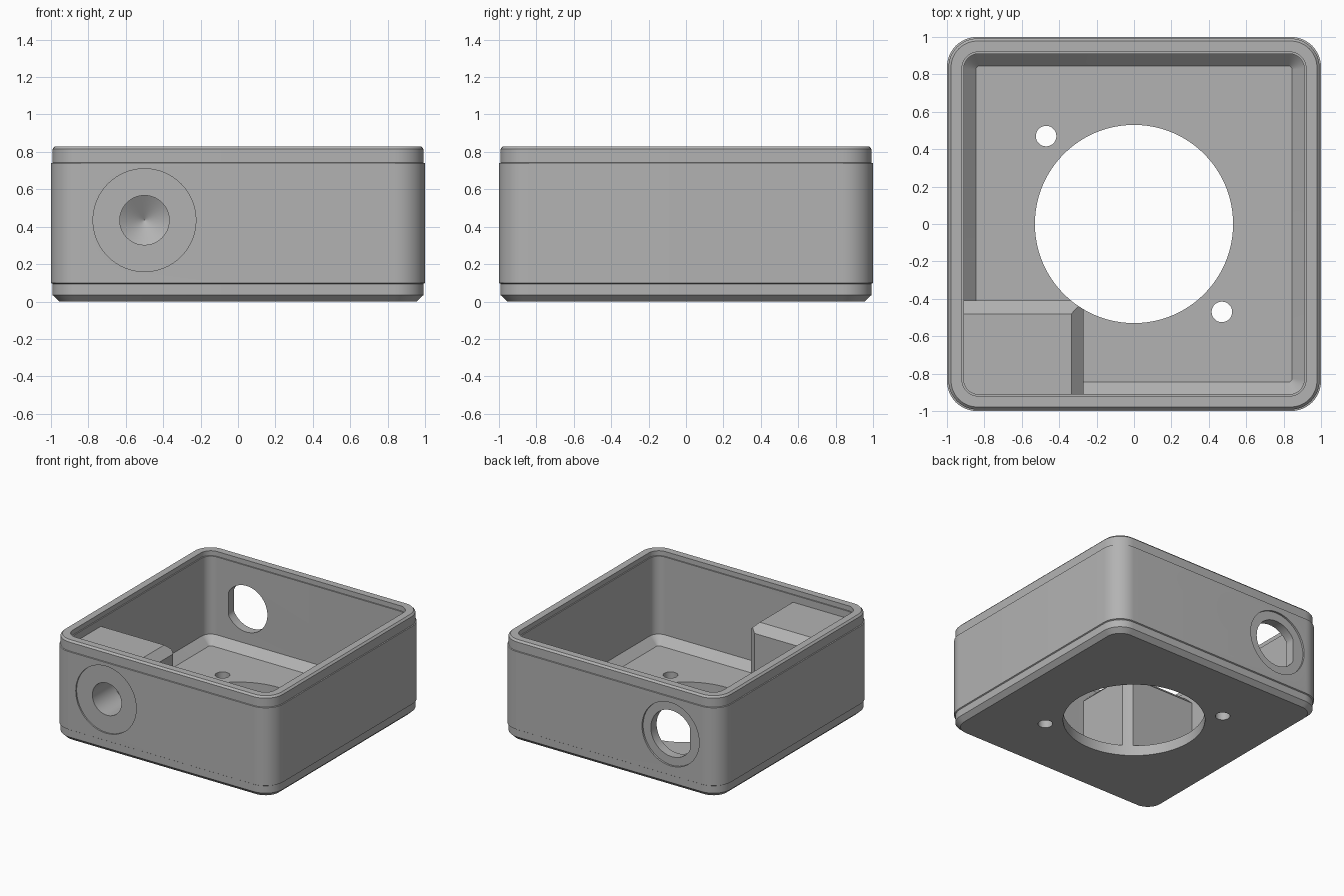
import bpy, bmesh, math
from mathutils import Matrix, Vector

if "Cube" in bpy.data.objects:
    bpy.data.objects.remove(bpy.data.objects["Cube"])

grey = bpy.data.materials.new("plain grey")
grey.diffuse_color = (0.45, 0.45, 0.45, 1)
grey.use_nodes = True
grey.node_tree.nodes["Principled BSDF"].inputs["Base Color"].default_value = grey.diffuse_color


def finish(name, bm):
    bmesh.ops.recalc_face_normals(bm, faces=bm.faces)
    me = bpy.data.meshes.new(name)
    bm.to_mesh(me)
    bm.free()
    me.materials.append(grey)
    ob = bpy.data.objects.new(name, me)
    bpy.context.collection.objects.link(ob)
    return ob


def rounded_square(half, r, z, seg=12):
    c = half - r
    pts = []
    for k in range(4):
        cx, cy = [(c, c), (-c, c), (-c, -c), (c, -c)][k]
        for i in range(seg + 1):
            a = math.pi / 2 * (k + i / seg)
            pts.append((cx + r * math.cos(a), cy + r * math.sin(a), z))
    return pts


def loft(name, sections):
    bm = bmesh.new()
    rings = [[bm.verts.new(p) for p in s] for s in sections]
    n = len(rings[0])
    for a, b in zip(rings, rings[1:]):
        for i in range(n):
            j = (i + 1) % n
            bm.faces.new((a[i], a[j], b[j], b[i]))
    bm.faces.new(rings[0])
    bm.faces.new(rings[-1])
    return finish(name, bm)


def lathe(name, profile, origin, direction, seg=64):
    """Solid of revolution from (radius, distance) pairs along a direction."""
    rot = Vector((0, 0, 1)).rotation_difference(Vector(direction)).to_matrix().to_4x4()
    m = Matrix.Translation(origin) @ rot
    return loft(name, [[m @ Vector((r * math.cos(2 * math.pi * i / seg),
                                    r * math.sin(2 * math.pi * i / seg), d))
                        for i in range(seg)] for r, d in profile])


def combine(body, tool, operation):
    mod = body.modifiers.new(operation.lower(), 'BOOLEAN')
    mod.operation, mod.solver, mod.object = operation, 'EXACT', tool
    bpy.context.view_layer.objects.active = body
    bpy.ops.object.modifier_apply(modifier=mod.name)
    bpy.data.objects.remove(tool)


# Housing: outside bottom to rim, then down the inside to the floor
# each entry: half width, corner radius, height
shell = [(0.955, 0.12, 0), (0.992, 0.155, 0.035), (0.992, 0.155, 0.095), (1.0, 0.16, 0.1),
         (1.0, 0.16, 0.74), (0.992, 0.155, 0.742), (0.992, 0.155, 0.815), (0.978, 0.14, 0.83),
         (0.92, 0.09, 0.83), (0.92, 0.09, 0.79), (0.91, 0.08, 0.79),
         (0.91, 0.08, 0.15), (0.845, 0.02, 0.085)]
housing = loft("housing", [rounded_square(*s) for s in shell])

# Corner block with chamfered top on its two inner edges
bm = bmesh.new()
layers = []
for x, y, z in [(-0.27, -0.41, 0.04), (-0.27, -0.41, 0.665), (-0.335, -0.48, 0.73)]:
    layers.append([bm.verts.new(p) for p in
                   [(-0.94, -0.94, z), (x, -0.94, z), (x, y, z), (-0.94, y, z)]])
for a, b in zip(layers, layers[1:]):
    for i in range(4):
        j = (i + 1) % 4
        bm.faces.new((a[i], a[j], b[j], b[i]))
bm.faces.new(layers[0])
bm.faces.new(layers[-1])
combine(housing, finish("corner_block", bm), 'UNION')

# Floor opening and two screw holes
combine(housing, lathe("floor_opening", [(0.53, -0.1), (0.53, 1)], (0, 0, 0), (0, 0, 1), 96), 'DIFFERENCE')
for s in (-1, 1):
    combine(housing, lathe("screw_hole", [(0.055, -0.1), (0.055, 0.3)],
                           (0.47 * s, -0.47 * s, 0), (0, 0, 1), 32), 'DIFFERENCE')

# Front port: shallow round recess with a blind, cone-ended bore
combine(housing, lathe("front_recess", [(0.275, -0.1), (0.275, 0.012)],
                       (-0.5, -1, 0.435), (0, 1, 0)), 'DIFFERENCE')
combine(housing, lathe("front_bore", [(0.132, -0.1), (0.132, 0.3), (0.001, 0.38)],
                       (-0.5, -1, 0.435), (0, 1, 0)), 'DIFFERENCE')

# Back port: recess and through hole with one flat side
combine(housing, lathe("back_recess", [(0.26, -0.1), (0.26, 0.015)],
                       (-0.56, 1, 0.435), (0, -1, 0)), 'DIFFERENCE')
hole = lathe("back_hole", [(0.19, -0.1), (0.19, 0.2)], (-0.56, 1, 0.435), (0, -1, 0))
for v in hole.data.vertices:
    v.co.x = max(v.co.x, -0.725)
combine(housing, hole, 'DIFFERENCE')

# Smooth rounded corners and bores, keep sharp edges
bpy.ops.object.select_all(action='DESELECT')
housing.select_set(True)
bpy.context.view_layer.objects.active = housing
bpy.ops.object.shade_smooth_by_angle(angle=math.radians(30))
